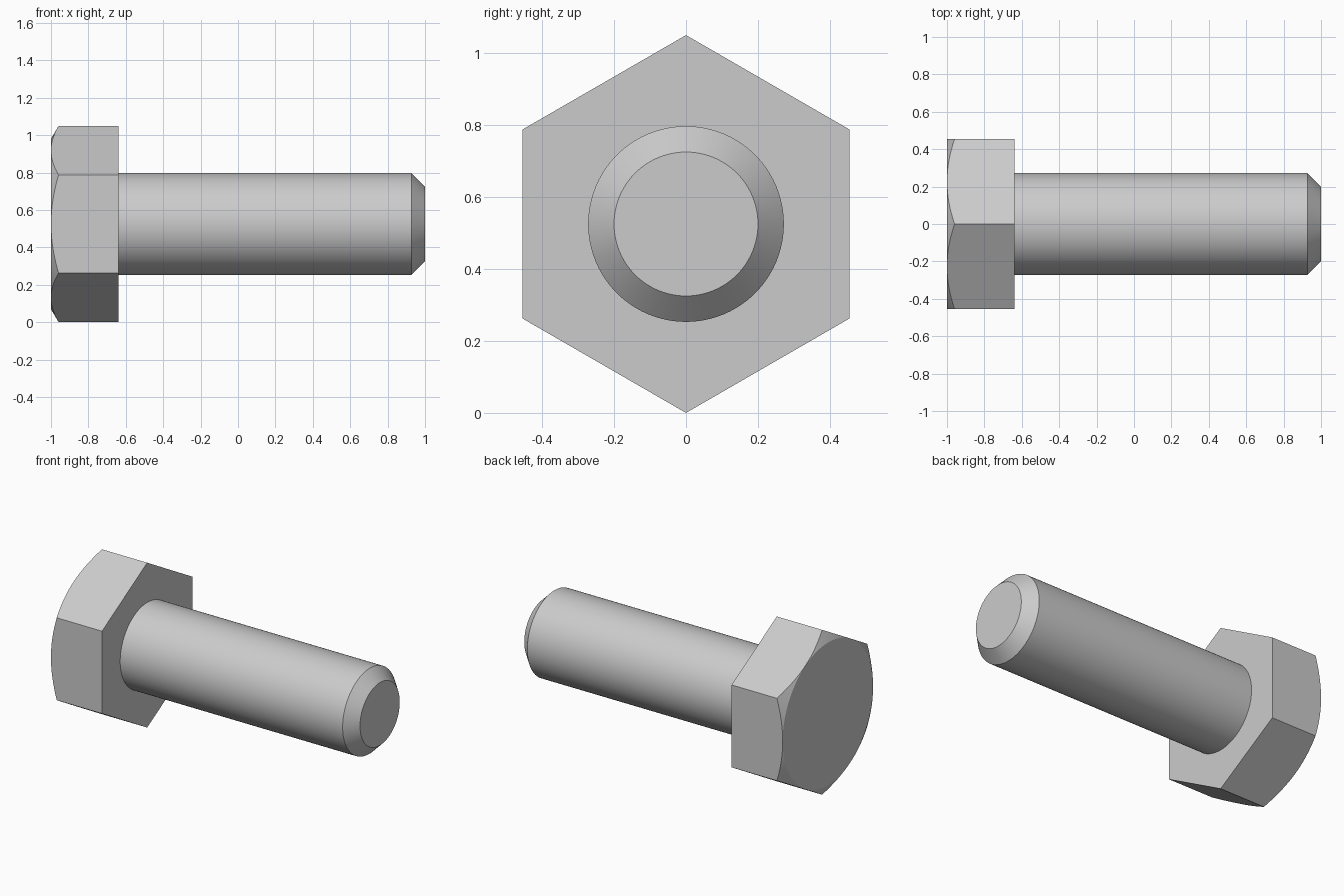
import bpy, bmesh, math
from mathutils import Matrix

cube = bpy.data.objects.get("Cube")
if cube:
    bpy.data.objects.remove(cube, do_unlink=True)

AXIS_Z = 0.525
HEX_R = 0.525
FLAT_R = HEX_R * math.cos(math.pi / 6)
HEAD_X, NECK_X, TIP_X = -1.0, -0.64, 1.0

steel = bpy.data.materials.new("light grey steel")
steel.use_nodes = True
grey = (0.6, 0.6, 0.6, 1)
steel.diffuse_color = grey
steel.node_tree.nodes["Principled BSDF"].inputs["Base Color"].default_value = grey


def finish(name, bm, smooth_angle):
    """Turn a bmesh into a named steel object with its axis along x."""
    bmesh.ops.remove_doubles(bm, verts=bm.verts, dist=1e-5)
    bmesh.ops.recalc_face_normals(bm, faces=bm.faces)
    bmesh.ops.translate(bm, verts=bm.verts, vec=(0, 0, AXIS_Z))
    mesh = bpy.data.meshes.new(name)
    bm.to_mesh(mesh)
    bm.free()
    mesh.materials.append(steel)
    obj = bpy.data.objects.new(name, mesh)
    bpy.context.collection.objects.link(obj)
    bpy.ops.object.select_all(action='DESELECT')
    obj.select_set(True)
    bpy.context.view_layer.objects.active = obj
    bpy.ops.object.shade_smooth_by_angle(angle=math.radians(smooth_angle))


def polar(bm, x, radius, angle):
    return bm.verts.new((x, radius * math.sin(angle), radius * math.cos(angle)))


# Hex head: each flat ends in the curve where it meets the conical chamfer
bm = bmesh.new()
STEPS = 16
rim = []
for side in range(6):
    crown, edge = [], []
    for i in range(STEPS + 1):
        local = math.pi / 3 * i / STEPS
        angle = side * math.pi / 3 + local
        r = FLAT_R / math.cos(local - math.pi / 6)
        crown.append(polar(bm, HEAD_X, FLAT_R, angle))
        edge.append(polar(bm, HEAD_X + (r - FLAT_R) * math.tan(math.pi / 6), r, angle))
    base = [polar(bm, NECK_X, HEX_R, (side + k) * math.pi / 3) for k in (1, 0)]
    bm.faces.new(edge + base)
    for i in range(STEPS):
        quad = [crown[i], crown[i + 1], edge[i + 1], edge[i]]
        if i == STEPS // 2 - 1:      # chamfer vanishes at the middle of a flat
            quad.pop(2)
        elif i == STEPS // 2:
            quad.pop(3)
        bm.faces.new(quad)
    rim += crown[:-1]
bm.faces.new(rim)
bm.faces.new([polar(bm, NECK_X, HEX_R, k * math.pi / 3) for k in range(6)])
finish("hex_head", bm, 15)

# Shank with a chamfered tip, lathed from a profile of (x, radius)
bm = bmesh.new()
profile = [(NECK_X, 0), (NECK_X, 0.272), (0.928, 0.272), (TIP_X, 0.2)]
points = [bm.verts.new((x, 0, r)) for x, r in profile]
outline = [bm.edges.new(pair) for pair in zip(points[1:], points[2:])]
bm.verts.remove(points[0])
bmesh.ops.spin(bm, geom=outline + points[1:], cent=(0, 0, 0), axis=(1, 0, 0),
               angle=math.tau, steps=96, use_merge=True)
bmesh.ops.holes_fill(bm, edges=[e for e in bm.edges if e.is_boundary], sides=0)
finish("shank", bm, 30)
